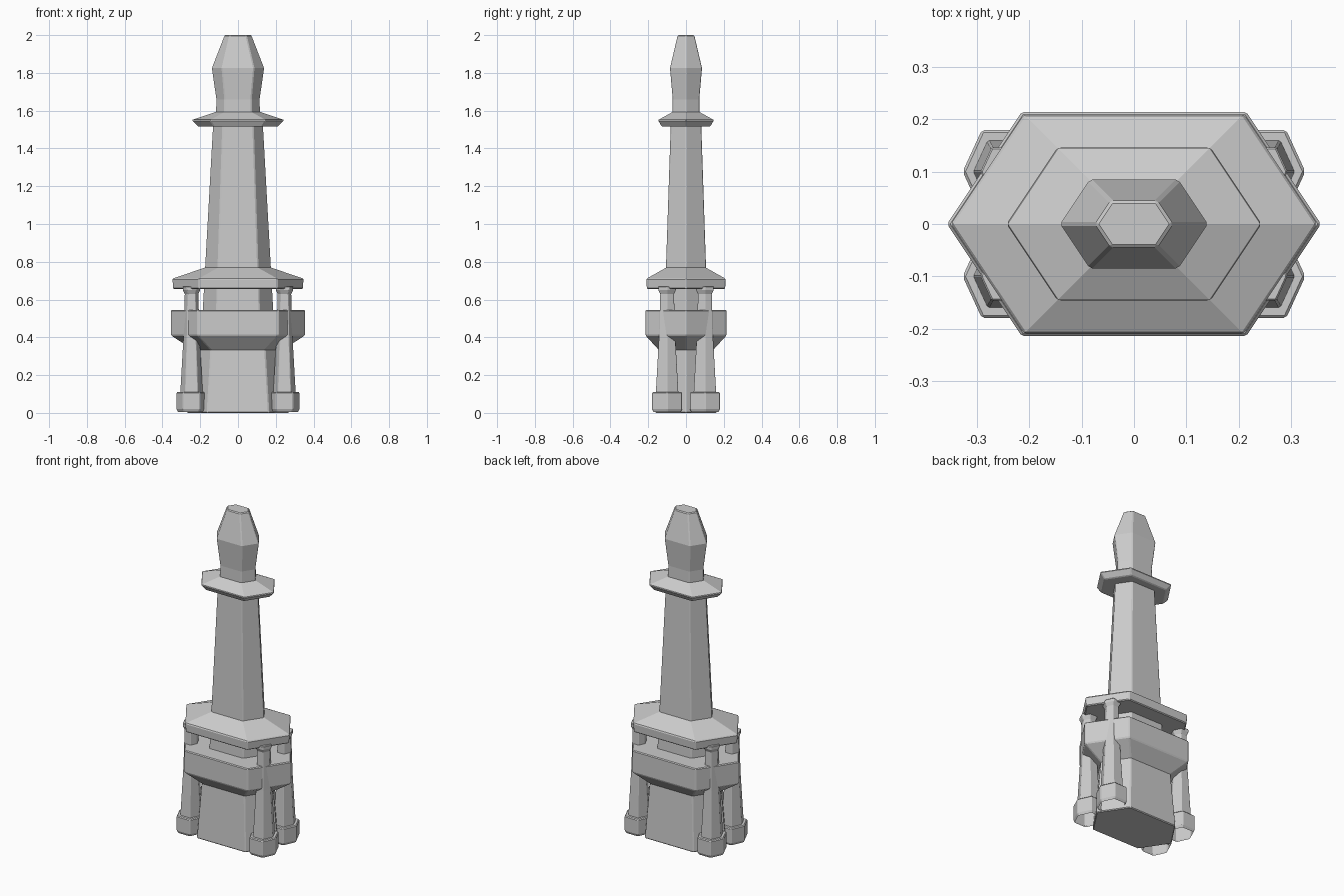
import bpy
import bmesh

cube = bpy.data.objects.get("Cube")
if cube:
    bpy.data.objects.remove(cube, do_unlink=True)

stone = bpy.data.materials.new("pale grey stone")
stone.use_nodes = True
GREY = (0.6, 0.6, 0.6, 1)
stone.diffuse_color = GREY
stone.node_tree.nodes["Principled BSDF"].inputs["Base Color"].default_value = GREY


def hex_loft(name, profile, corner=(0.6, 0.6), centre=(0, 0), open_base=False, bevel=0.005):
    """Stack six-sided rings given as (z, half width); points face left and right."""
    bm = bmesh.new()
    cx, cy = corner
    outline = [(1, 0), (cx, cy), (-cx, cy), (-1, 0), (-cx, -cy), (cx, -cy)]
    rings = [[bm.verts.new((centre[0] + r * x, centre[1] + r * y, z)) for x, y in outline]
             for z, r in profile]
    for low, high in zip(rings, rings[1:]):
        for i in range(6):
            j = (i + 1) % 6
            bm.faces.new((low[i], low[j], high[j], high[i]))
    bm.faces.new(rings[-1])
    if not open_base:
        bm.faces.new(rings[0][::-1])
    mesh = bpy.data.meshes.new(name)
    bm.to_mesh(mesh)
    bm.free()
    mesh.materials.append(stone)
    obj = bpy.data.objects.new(name, mesh)
    bpy.context.collection.objects.link(obj)
    mod = obj.modifiers.new("worn edges", 'BEVEL')
    mod.width = bevel
    mod.segments = 1
    mod.limit_method = 'ANGLE'
    return obj


# Solid core and lower gallery
hex_loft("base_core", [(0, 0.272), (0.35, 0.238)])
hex_loft("lower_gallery", [(0.33, 0.235), (0.41, 0.357), (0.545, 0.357)])

# Shaft and the sloped roof around its foot
hex_loft("shaft", [(0.53, 0.19), (1.55, 0.133)])
hex_loft("roof_deck", [(0.655, 0.345), (0.71, 0.35), (0.77, 0.172)])

# Upper gallery and the faceted lantern
hex_loft("upper_gallery", [(1.515, 0.213), (1.55, 0.247), (1.592, 0.122)])
hex_loft("lantern", [(1.58, 0.119), (1.66, 0.117), (1.825, 0.141), (2.0, 0.073)])

# Four tapered columns on hexagonal feet, standing through the lower gallery
for side, sx in (("left", 1), ("right", -1)):
    for end, sy in (("front", -1), ("back", 1)):
        spot = (0.246 * sx, 0.1 * sy)
        tag = f"{end}_{side}"
        hex_loft(f"foot_{tag}", [(0.005, 0.074), (0.02, 0.081), (0.11, 0.081)],
                 (0.55, 0.98), spot, open_base=True)
        hex_loft(f"column_{tag}",
                 [(0.1, 0.061), (0.4, 0.044), (0.63, 0.037), (0.65, 0.047), (0.67, 0.047)],
                 (0.55, 0.98), spot, bevel=0.003)
